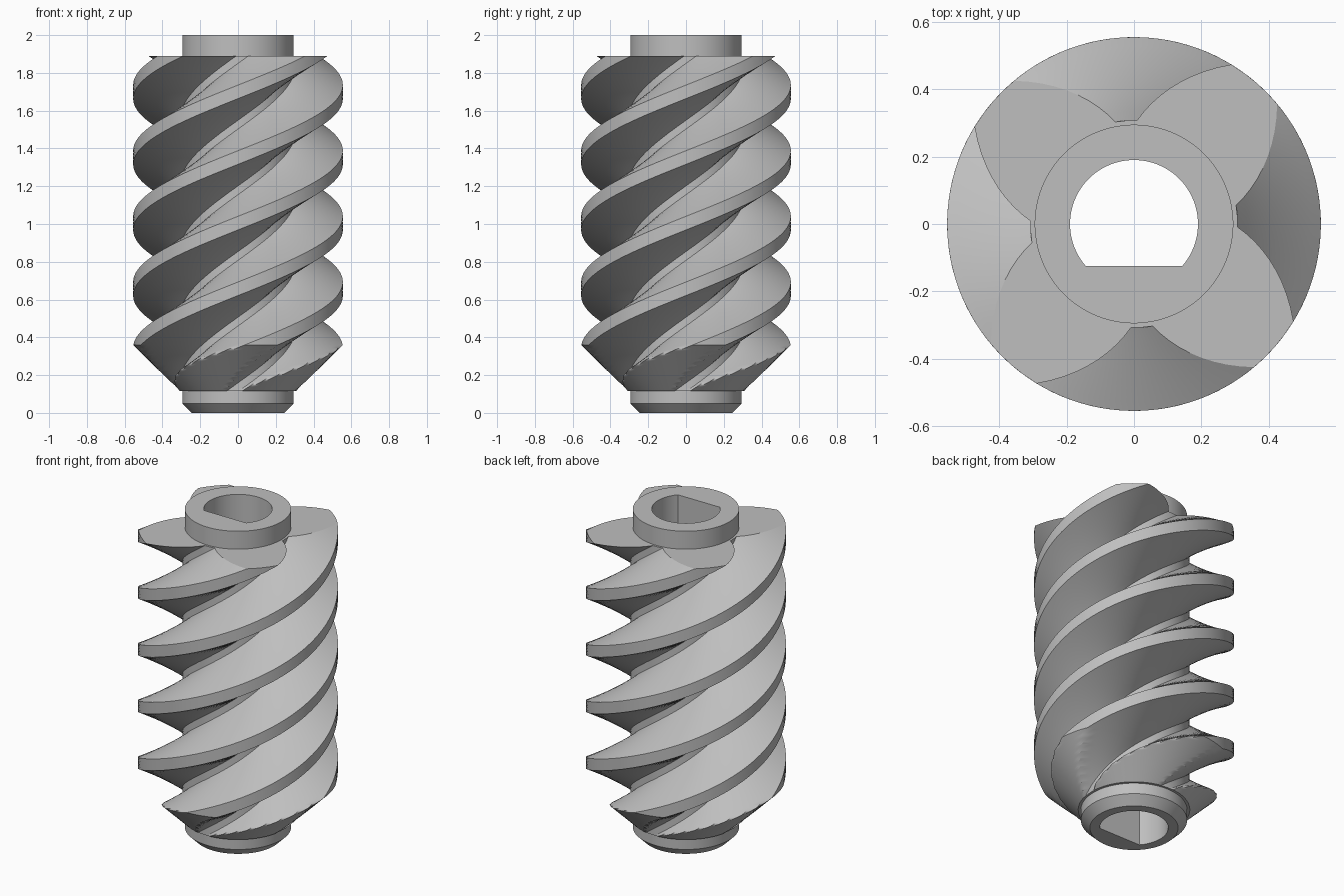
import bpy, bmesh, math

cube = bpy.data.objects.get("Cube")
if cube:
    bpy.data.objects.remove(cube, do_unlink=True)

STARTS = 4
PITCH = 0.3475              # axial distance between neighbouring threads
TIP, ROOT, HUB = 0.555, 0.308, 0.295
Z_LOW, Z_CONE, Z_HIGH, Z_END = 0.117, 0.36, 1.89, 2.0
CREST, FLANK = 18.6, 29.7   # angular widths in degrees
GAP = 360 / STARTS - CREST - 2 * FLANK

steel = bpy.data.materials.new("steel_grey")
steel.use_nodes = True
grey = (0.52, 0.52, 0.52, 1)
steel.diffuse_color = grey
steel.node_tree.nodes["Principled BSDF"].inputs["Base Color"].default_value = grey


def make_object(name, bm):
    bmesh.ops.recalc_face_normals(bm, faces=bm.faces)
    mesh = bpy.data.meshes.new(name)
    bm.to_mesh(mesh)
    bm.free()
    mesh.materials.append(steel)
    obj = bpy.data.objects.new(name, mesh)
    bpy.context.collection.objects.link(obj)
    return obj


def stack_rings(rings):
    """Join equal rings of points into a closed solid with flat ends."""
    bm = bmesh.new()
    loops = [[bm.verts.new(p) for p in ring] for ring in rings]
    for low, high in zip(loops, loops[1:]):
        for i in range(len(low)):
            bm.faces.new((low[i - 1], low[i], high[i], high[i - 1]))
    bm.faces.new(loops[0][::-1])
    bm.faces.new(loops[-1])
    return bm


def thread_section():
    """Cross-section as (degrees, radius), starting at the middle of a crest."""
    spans = [(CREST, TIP, TIP, 4), (FLANK, TIP, ROOT, 9),
             (GAP, ROOT, ROOT, 3), (FLANK, ROOT, TIP, 9)]
    points = []
    for start in range(STARTS):
        angle = start * 360 / STARTS - CREST / 2
        for width, r0, r1, steps in spans:
            for i in range(steps):
                t = i / steps
                points.append((angle + width * t, r0 + (r1 - r0) * t))
            angle += width
    return points


SECTION = thread_section()


def ring(z, limit, z_twist=None, plain=False):
    """Section twisted to its height, cut down to the limiting radius."""
    twist = 49.3 + ((z if z_twist is None else z_twist) - Z_HIGH) * 360 / STARTS / PITCH
    points = []
    for degrees, radius in SECTION:
        a = math.radians(degrees + twist)
        r = limit if plain else min(radius, limit)
        points.append((r * math.cos(a), r * math.sin(a), z))
    return points


# Lower collar with chamfer
rings = [ring(z, r, Z_LOW, True) for z, r in [(0, 0.245), (0.05, HUB), (Z_LOW, HUB)]]

# Tapered lead-in of the threads
LEAD = 50
for i in range(LEAD):
    t = i / LEAD
    rings.append(ring(Z_LOW + (Z_CONE - Z_LOW) * t, 0.31 + (TIP - 0.31) * t))

# Full threads
ROWS = 130
for i in range(ROWS + 1):
    rings.append(ring(Z_CONE + (Z_HIGH - Z_CONE) * i / ROWS, TIP))

# Upper collar
rings += [ring(z, HUB, Z_HIGH, True) for z in (Z_HIGH, Z_END)]
worm = make_object("threaded_shaft", stack_rings(rings))

# D-shaped bore through the whole shaft
BORE, FLAT = 0.19, 0.125
dip = math.asin(FLAT / BORE)
arc = [-dip + (math.pi + 2 * dip) * i / 64 for i in range(65)]
cutter = make_object("bore_cutter", stack_rings(
    [[(BORE * math.cos(a), BORE * math.sin(a), z) for a in arc] for z in (-0.1, 2.1)]))
cutter.hide_render = True

cut = worm.modifiers.new("bore", "BOOLEAN")
cut.operation = "DIFFERENCE"
cut.solver = "EXACT"
cut.object = cutter
bpy.ops.object.select_all(action="DESELECT")
worm.select_set(True)
bpy.context.view_layer.objects.active = worm
bpy.ops.object.modifier_apply(modifier=cut.name)
bpy.data.objects.remove(cutter, do_unlink=True)
bpy.ops.object.shade_smooth_by_angle(angle=math.radians(30))
